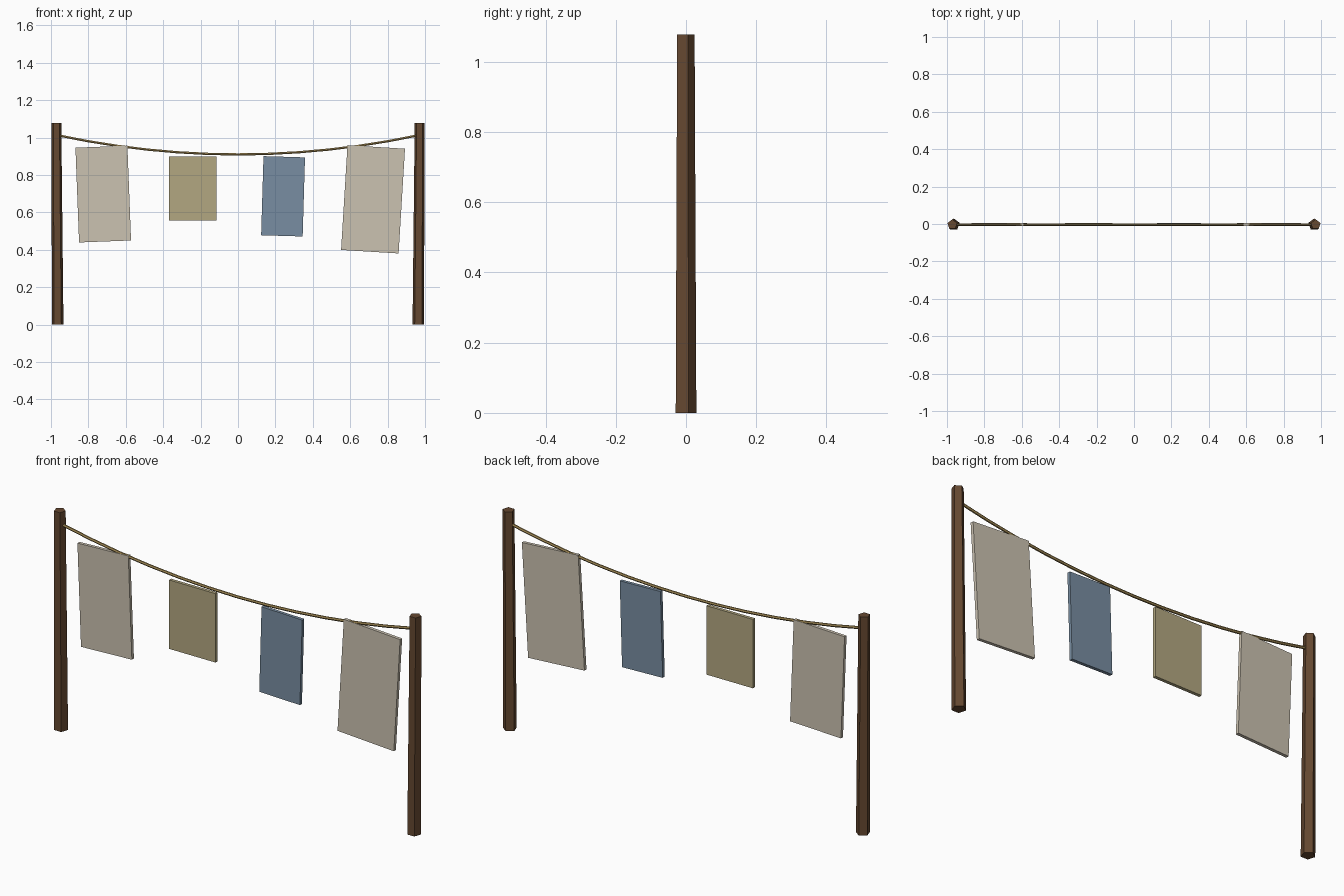
import bpy, bmesh
from math import radians, cos, sin, pi

if "Cube" in bpy.data.objects:
    bpy.data.objects.remove(bpy.data.objects["Cube"])

Y = -0.003  # depth line shared by every part


def material(name, rgb):
    m = bpy.data.materials.new(name)
    m.diffuse_color = (*rgb, 1)
    m.use_nodes = True
    m.node_tree.nodes["Principled BSDF"].inputs["Base Color"].default_value = m.diffuse_color
    return m


wood = material("wood", (0.13, 0.065, 0.03))
twine = material("twine", (0.40, 0.28, 0.10))
cream = material("cream_cloth", (0.60, 0.54, 0.44))
olive = material("olive_cloth", (0.45, 0.39, 0.22))
blue = material("blue_cloth", (0.19, 0.27, 0.36))


def add_mesh(name, bm, mat):
    bmesh.ops.recalc_face_normals(bm, faces=bm.faces)
    me = bpy.data.meshes.new(name)
    bm.to_mesh(me)
    bm.free()
    me.materials.append(mat)
    ob = bpy.data.objects.new(name, me)
    bpy.context.collection.objects.link(ob)
    return ob


# Tapered five-sided posts, leaning slightly outward
def post(name, side):
    bm = bmesh.new()
    rings = []
    for x, z, r in ((0.964, 0, 0.0325), (0.971, 1.078, 0.0275)):
        angles = [pi / 2 + i * 2 * pi / 5 for i in range(5)]
        rings.append([bm.verts.new((side * x + r * cos(a), Y + r * sin(a), z)) for a in angles])
    lo, hi = rings
    bm.faces.new(lo)
    bm.faces.new(hi)
    for i in range(5):
        j = (i + 1) % 5
        bm.faces.new((lo[i], lo[j], hi[j], hi[i]))
    add_mesh(name, bm, wood)


post("left_post", -1)
post("right_post", 1)

# Sagging rope strung between the posts
cu = bpy.data.curves.new("rope", 'CURVE')
cu.dimensions = '3D'
cu.bevel_depth = 0.007
cu.bevel_resolution = 1
cu.use_fill_caps = True
sp = cu.splines.new('POLY')
n = 12
sp.points.add(n)
for i, p in enumerate(sp.points):
    t = 2 * i / n - 1
    p.co = (0.968 * t, Y, 0.91 + 0.103 * t * t, 1)
cu.materials.append(twine)
rope = bpy.data.objects.new("rope", cu)
bpy.context.collection.objects.link(rope)
bpy.context.view_layer.objects.active = rope
rope.select_set(True)
bpy.ops.object.convert(target='MESH')
for f in rope.data.polygons:
    f.use_smooth = False

# Hanging cloths: name, centre x, centre z, width, height, tilt, colour
cloths = (
    ("left_sheet", -0.7205, 0.698, 0.278, 0.507, -2.2, cream),
    ("olive_towel", -0.242, 0.728, 0.254, 0.340, 0, olive),
    ("blue_towel", 0.241, 0.686, 0.222, 0.423, 1.7, blue),
    ("right_sheet", 0.722, 0.670, 0.308, 0.561, 3.5, cream),
)
for name, x, z, w, h, tilt, mat in cloths:
    bm = bmesh.new()
    bmesh.ops.create_cube(bm, size=1)
    bmesh.ops.scale(bm, vec=(w, 0.016, h), verts=bm.verts)
    ob = add_mesh(name, bm, mat)
    ob.location = (x, Y, z)
    ob.rotation_euler = (0, radians(tilt), 0)
